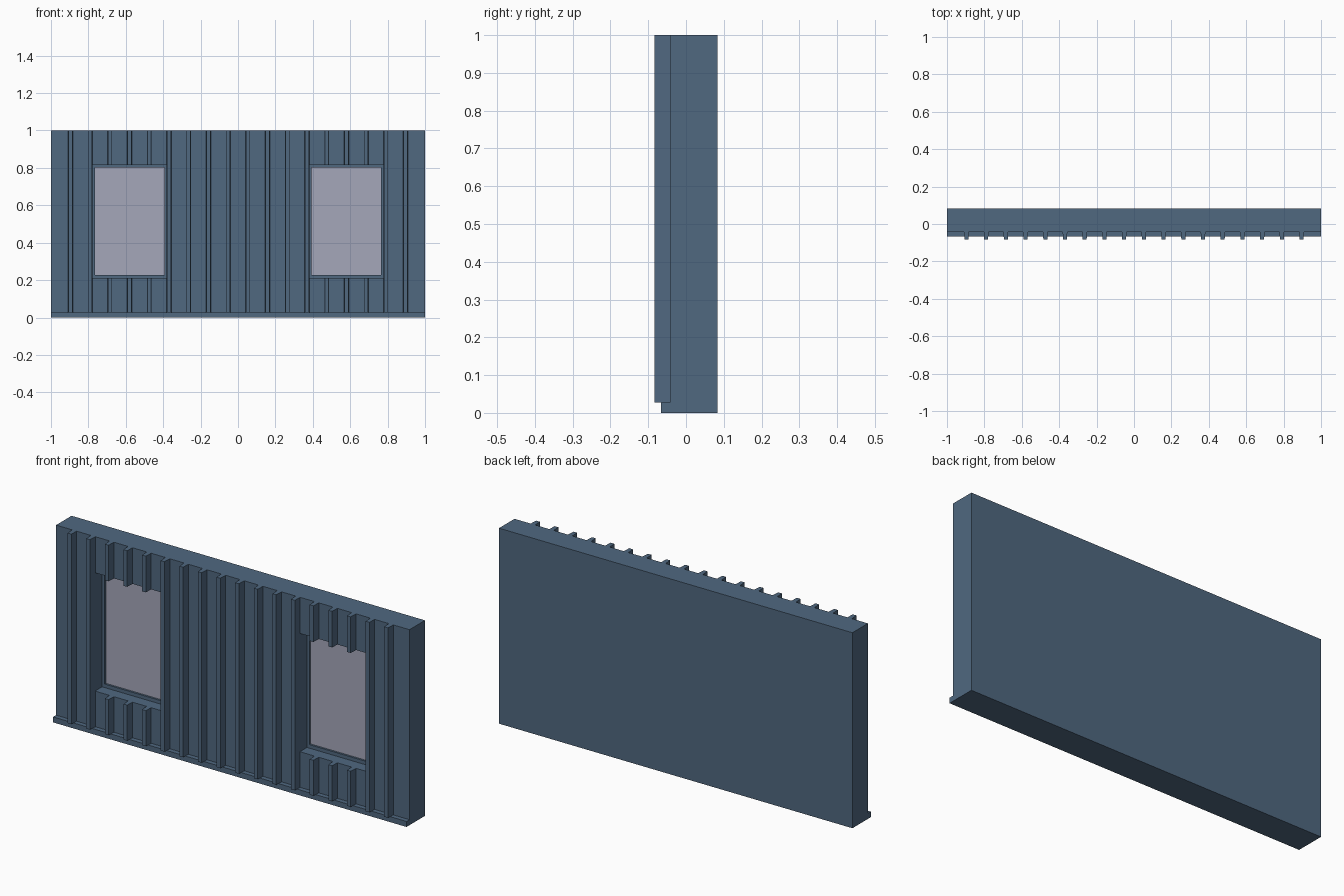
import bpy, bmesh

if "Cube" in bpy.data.objects:
    bpy.data.objects.remove(bpy.data.objects["Cube"])

def material(name, color):
    m = bpy.data.materials.new(name)
    m.diffuse_color = color
    m.use_nodes = True
    m.node_tree.nodes["Principled BSDF"].inputs["Base Color"].default_value = m.diffuse_color
    return m

BLUE = material("painted_wood", (0.08, 0.138, 0.216, 1))
PANE = material("window_glass", (0.376, 0.386, 0.49, 1))

def prism(name, pts, offset, mat):
    """Extrude a closed 3D outline along an offset."""
    bm = bmesh.new()
    face = bm.faces.new([bm.verts.new(p) for p in pts])
    res = bmesh.ops.extrude_face_region(bm, geom=[face])
    bmesh.ops.translate(bm, vec=offset,
                        verts=[v for v in res["geom"] if isinstance(v, bmesh.types.BMVert)])
    bmesh.ops.recalc_face_normals(bm, faces=bm.faces)
    me = bpy.data.meshes.new(name)
    bm.to_mesh(me)
    bm.free()
    ob = bpy.data.objects.new(name, me)
    bpy.context.collection.objects.link(ob)
    if mat:
        me.materials.append(mat)
    return ob

def box(name, x0, x1, y0, y1, z0, z1, mat):
    return prism(name, [(x0, y0, z0), (x1, y0, z0), (x1, y0, z1), (x0, y0, z1)],
                 (0, y1 - y0, 0), mat)

FACE, TIP, BACK, BASE_Z = -0.042, -0.083, 0.083, 0.028
STEP = 2 * 0.896 / 17
WIN_Z0, WIN_Z1 = 0.21, 0.815
HALF = 0.2                      # window opening half width
RIM = 0.014                     # frame width
FRAME_Y, GLASS_Y = 0.015, 0.025

# wall slab with base ledge, as one side profile swept along x
wall = prism("wall", [(-1, y, z) for y, z in
             [(-0.066, 0), (BACK, 0), (BACK, 1), (FACE, 1), (FACE, BASE_Z), (-0.066, BASE_Z)]],
             (2, 0, 0), BLUE)

def carve(x0, x1, y1, z0, z1):
    cutter = box("cutter", x0, x1, -0.2, y1, z0, z1, None)
    cutter.hide_render = True
    mod = wall.modifiers.new("recess", "BOOLEAN")
    mod.operation = "DIFFERENCE"
    mod.solver = "EXACT"
    mod.object = cutter
    bpy.context.view_layer.objects.active = wall
    bpy.ops.object.modifier_apply(modifier=mod.name)
    bpy.data.objects.remove(cutter)

# stepped window recesses and glass panes
for side, label in ((-1, "left"), (1, "right")):
    cx = side * 5.5 * STEP
    carve(cx - HALF, cx + HALF, FRAME_Y, WIN_Z0, WIN_Z1)
    gx0, gx1 = cx - HALF + RIM, cx + HALF - RIM
    gz0, gz1 = WIN_Z0 + 0.018, WIN_Z1 - RIM
    carve(gx0, gx1, GLASS_Y + 0.004, gz0, gz1)
    box(f"{label}_glass", gx0, gx1, GLASS_Y, GLASS_Y + 0.006, gz0, gz1, PANE)

# battens, slightly tapered, interrupted by the windows
for i in range(18):
    x = (i - 8.5) * STEP
    spans = [(BASE_Z, WIN_Z0), (WIN_Z1, 1)] if i in (2, 3, 4, 13, 14, 15) else [(BASE_Z, 1)]
    for z0, z1 in spans:
        prism("batten", [(x - 0.0125, FACE, z0), (x - 0.0105, TIP, z0),
                         (x + 0.0105, TIP, z0), (x + 0.0125, FACE, z0)],
              (0, 0, z1 - z0), BLUE)
